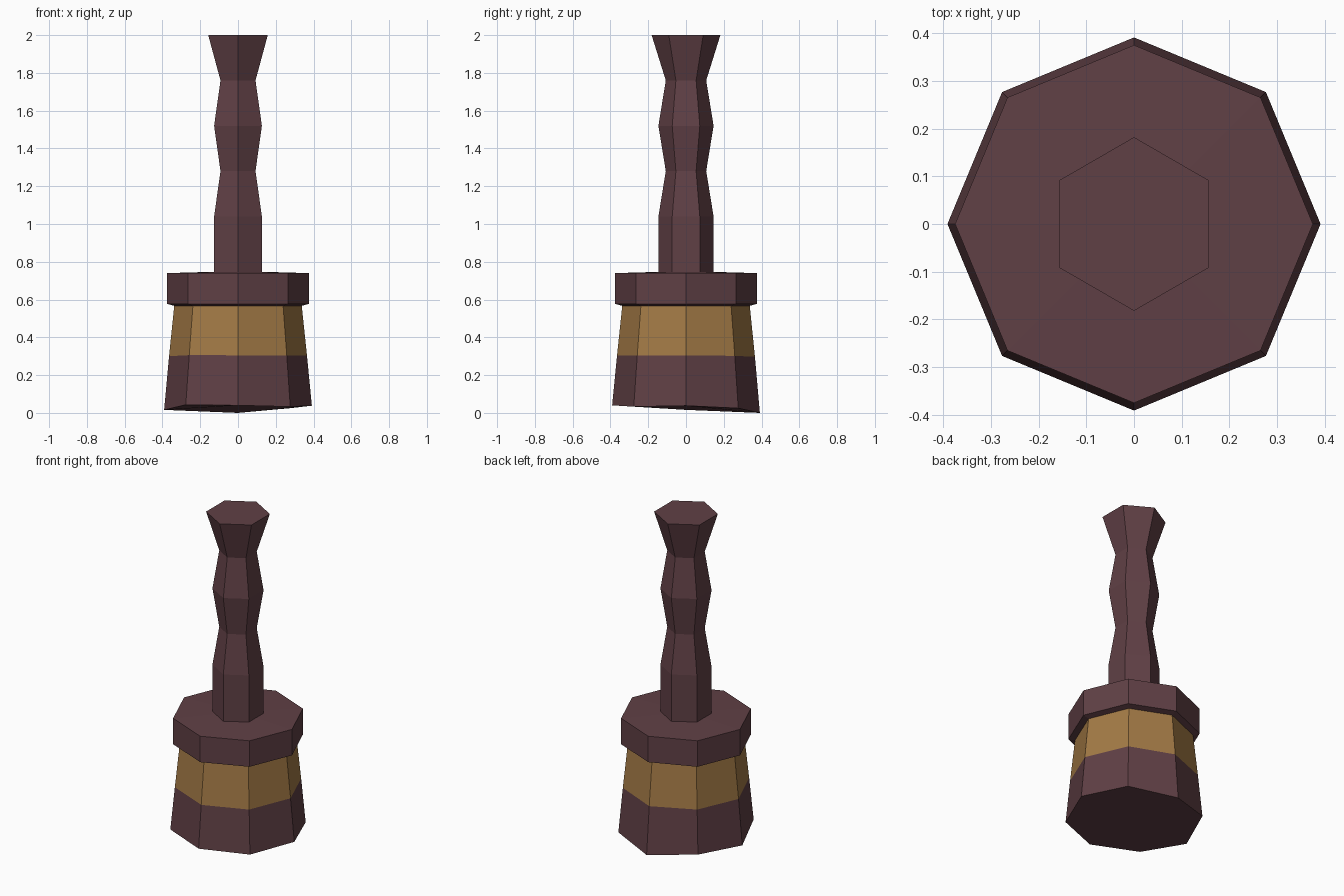
import bpy, bmesh
from math import sin, cos, pi

if "Cube" in bpy.data.objects:
    bpy.data.objects.remove(bpy.data.objects["Cube"], do_unlink=True)


def material(name, color):
    mat = bpy.data.materials.new(name)
    mat.use_nodes = True
    mat.diffuse_color = (*color, 1)
    bsdf = next(n for n in mat.node_tree.nodes if n.type == "BSDF_PRINCIPLED")
    bsdf.inputs["Base Color"].default_value = (*color, 1)
    return mat


def lathe(name, mat, profile, sides, start=0, cap_bottom=True, cap_top=True, lift=None):
    """Faceted turned part; lift(ring, side) offsets single corners in height."""
    bm = bmesh.new()
    rings = []
    for i, (r, z) in enumerate(profile):
        ring = []
        for s in range(sides):
            a = start + 2 * pi * s / sides
            dz = lift(i, s) if lift else 0
            ring.append(bm.verts.new((r * cos(a), r * sin(a), z + dz)))
        rings.append(ring)
    for low, high in zip(rings, rings[1:]):
        for s in range(sides):
            t = (s + 1) % sides
            bm.faces.new((low[s], low[t], high[t], high[s]))
    if cap_bottom:
        bm.faces.new(rings[0][::-1])
    if cap_top:
        bm.faces.new(rings[-1])
    bmesh.ops.recalc_face_normals(bm, faces=bm.faces)
    mesh = bpy.data.meshes.new(name)
    bm.to_mesh(mesh)
    bm.free()
    mesh.materials.append(mat)
    obj = bpy.data.objects.new(name, mesh)
    bpy.context.collection.objects.link(obj)
    return obj


wood = material("dark plum wood", (0.117, 0.051, 0.060))
brass = material("brass", (0.366, 0.195, 0.061))

# Uneven bottom edge, corner by corner from +x counter-clockwise
wobble = [0.038, 0.025, 0.0, 0.033, 0.016, 0.043, 0.04, 0.033]


def head_lift(ring, side):
    return wobble[side] * (1 if ring == 0 else 0.2)


def band_lift(ring, side):
    return wobble[side] * 0.2 if ring == 0 else 0


# Flared lower head and brass band
lathe("lower_head", wood, [(0.391, 0), (0.365, 0.297)], 8, cap_top=False, lift=head_lift)
lathe("brass_band", brass, [(0.365, 0.297), (0.337, 0.572)], 8,
      cap_bottom=False, cap_top=False, lift=band_lift)

# Overhanging collar with slightly sloped top and underside
lathe("collar", wood, [(0.33, 0.565), (0.375, 0.577), (0.375, 0.74), (0.13, 0.747)], 8)

# Six-sided turned handle
lathe("handle", wood, [(0.146, 0.74), (0.146, 1.04), (0.107, 1.28), (0.146, 1.52),
                       (0.107, 1.76), (0.182, 2.0)], 6, start=pi / 6)
